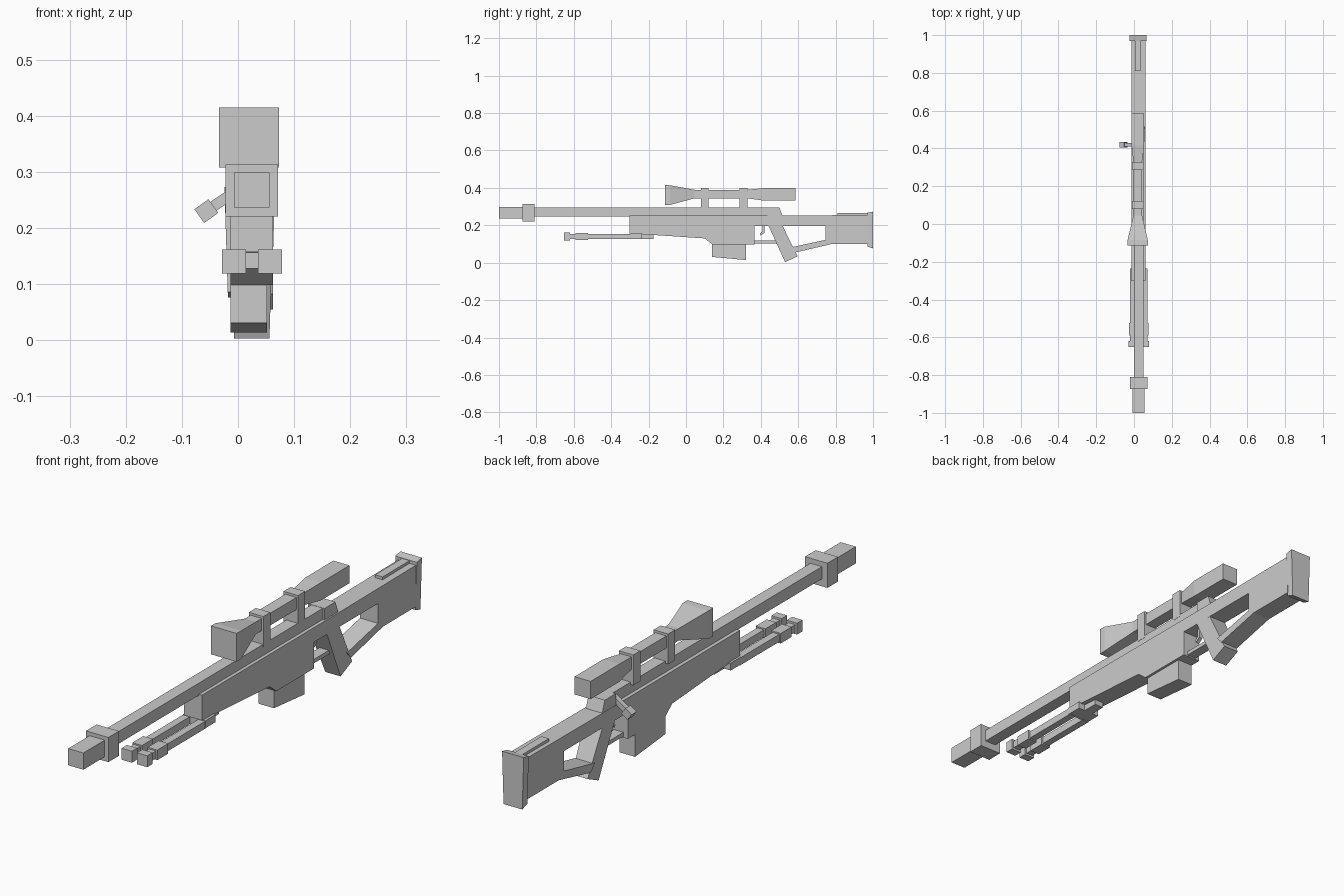
import bpy, bmesh
from mathutils import Vector


def finish(name, bm):
    bmesh.ops.recalc_face_normals(bm, faces=bm.faces)
    mesh = bpy.data.meshes.new(name)
    bm.to_mesh(mesh)
    bm.free()
    obj = bpy.data.objects.new(name, mesh)
    bpy.context.collection.objects.link(obj)
    return obj


def prism(name, profile, x0, x1, taper=0.0):
    """Extrude a (y, z) outline across x; taper narrows each side per unit below z = 0.2."""
    bm = bmesh.new()
    sides = []
    for x, s in ((x0, 1), (x1, -1)):
        sides.append([bm.verts.new((x + s * taper * max(0, 0.2 - z), y, z)) for y, z in profile])
        bm.faces.new(sides[-1])
    n = len(profile)
    for i in range(n):
        j = (i + 1) % n
        bm.faces.new((sides[0][i], sides[0][j], sides[1][j], sides[1][i]))
    return finish(name, bm)


def box(name, x0, x1, y0, y1, z0, z1):
    return prism(name, [(y0, z0), (y1, z0), (y1, z1), (y0, z1)], x0, x1)


def loft(name, sections):
    """Skin rectangular sections (y, x0, x1, z0, z1) along y."""
    bm = bmesh.new()
    rings = [[bm.verts.new(p) for p in ((x0, y, z0), (x1, y, z0), (x1, y, z1), (x0, y, z1))]
             for y, x0, x1, z0, z1 in sections]
    for a, b in zip(rings, rings[1:]):
        for i in range(4):
            j = (i + 1) % 4
            bm.faces.new((a[i], a[j], b[j], b[i]))
    bm.faces.new(rings[0])
    bm.faces.new(rings[-1])
    return finish(name, bm)


def bar(name, a, b, thick):
    """Square bar between two points in the xz plane."""
    a, b = Vector(a), Vector(b)
    d = b - a
    bm = bmesh.new()
    bmesh.ops.create_cube(bm, size=1)
    bmesh.ops.scale(bm, vec=(thick, thick, d.length), verts=bm.verts)
    obj = finish(name, bm)
    obj.location = (a + b) / 2
    obj.rotation_mode = 'QUATERNION'
    obj.rotation_quaternion = Vector((0, 0, 1)).rotation_difference(d)
    return obj


# Barrel and muzzle
box("barrel", 0.001, 0.049, -0.82, 0.45, 0.248, 0.294)
box("muzzle_collar", -0.022, 0.071, -0.873, -0.81, 0.22, 0.313)
box("muzzle_tip", -0.007, 0.056, -1.0, -0.87, 0.236, 0.299)

# Stock with forend, rear section and lower strut
prism("stock", [(-0.303, 0.252), (-0.303, 0.157), (0.10, 0.130), (0.14, 0.098), (0.365, 0.098),
                (0.365, 0.197), (0.745, 0.197), (0.745, 0.122), (0.56, 0.082), (0.585, 0.055),
                (0.775, 0.099), (0.973, 0.099), (0.973, 0.255), (0.50, 0.252)], -0.013, 0.062)

# Receiver tail and pistol grip
prism("receiver_tail", [(0.435, 0.24), (0.52, 0.24), (0.50, 0.295), (0.435, 0.295)], -0.012, 0.056)
prism("grip", [(0.44, 0.2), (0.53, 0.003), (0.597, 0.034), (0.515, 0.2)], -0.013, 0.062, 0.03)

# Butt pad and cheek rail
prism("butt_pad", [(0.97, 0.086), (1.0, 0.076), (1.0, 0.273), (0.97, 0.267)], -0.024, 0.066, 0.05)
box("cheek_rail", 0.004, 0.035, 0.81, 0.975, 0.25, 0.265)

# Magazine, trigger guard and trigger
prism("magazine", [(0.14, 0.105), (0.14, 0.031), (0.322, 0.014), (0.322, 0.105)], -0.013, 0.052)
box("trigger_guard", 0.005, 0.044, 0.36, 0.49, 0.103, 0.118)
prism("trigger", [(0.41, 0.2), (0.41, 0.168), (0.395, 0.155), (0.40, 0.146), (0.42, 0.16),
                  (0.42, 0.2)], 0.017, 0.032)

# Bolt handle
bar("bolt_arm", (0.01, 0.42, 0.275), (-0.045, 0.42, 0.238), 0.019)
bar("bolt_knob", (-0.044, 0.42, 0.239), (-0.069, 0.42, 0.221), 0.030)

# Scope tube with flared ends
loft("scope", [(-0.113, -0.034, 0.073, 0.308, 0.415), (-0.085, -0.034, 0.073, 0.309, 0.414),
               (0.045, -0.003, 0.043, 0.344, 0.390), (0.33, -0.003, 0.043, 0.344, 0.390),
               (0.415, -0.013, 0.054, 0.332, 0.399), (0.586, -0.013, 0.054, 0.332, 0.399)])
for i, y in enumerate((0.079, 0.286)):
    box(f"scope_mount_{i + 1}", -0.010, 0.050, y, y + 0.042, 0.285, 0.399)

# Folded bipod
box("bipod_mount", 0.006, 0.044, -0.24, -0.175, 0.128, 0.155)
box("bipod_crossbar", -0.021, 0.072, -0.297, -0.236, 0.128, 0.156)
for side, s in (("left", -1), ("right", 1)):
    c = 0.025 + s * 0.032
    for part, w, h, y0, y1 in (("leg", 0.014, 0.014, -0.54, -0.29), ("sleeve", 0.020, 0.019, -0.59, -0.525),
                               ("rod", 0.014, 0.014, -0.63, -0.58), ("foot", 0.0215, 0.0215, -0.652, -0.62)):
        box(f"bipod_{part}_{side}", c - w, c + w, y0, y1, 0.140 - h, 0.140 + h)
